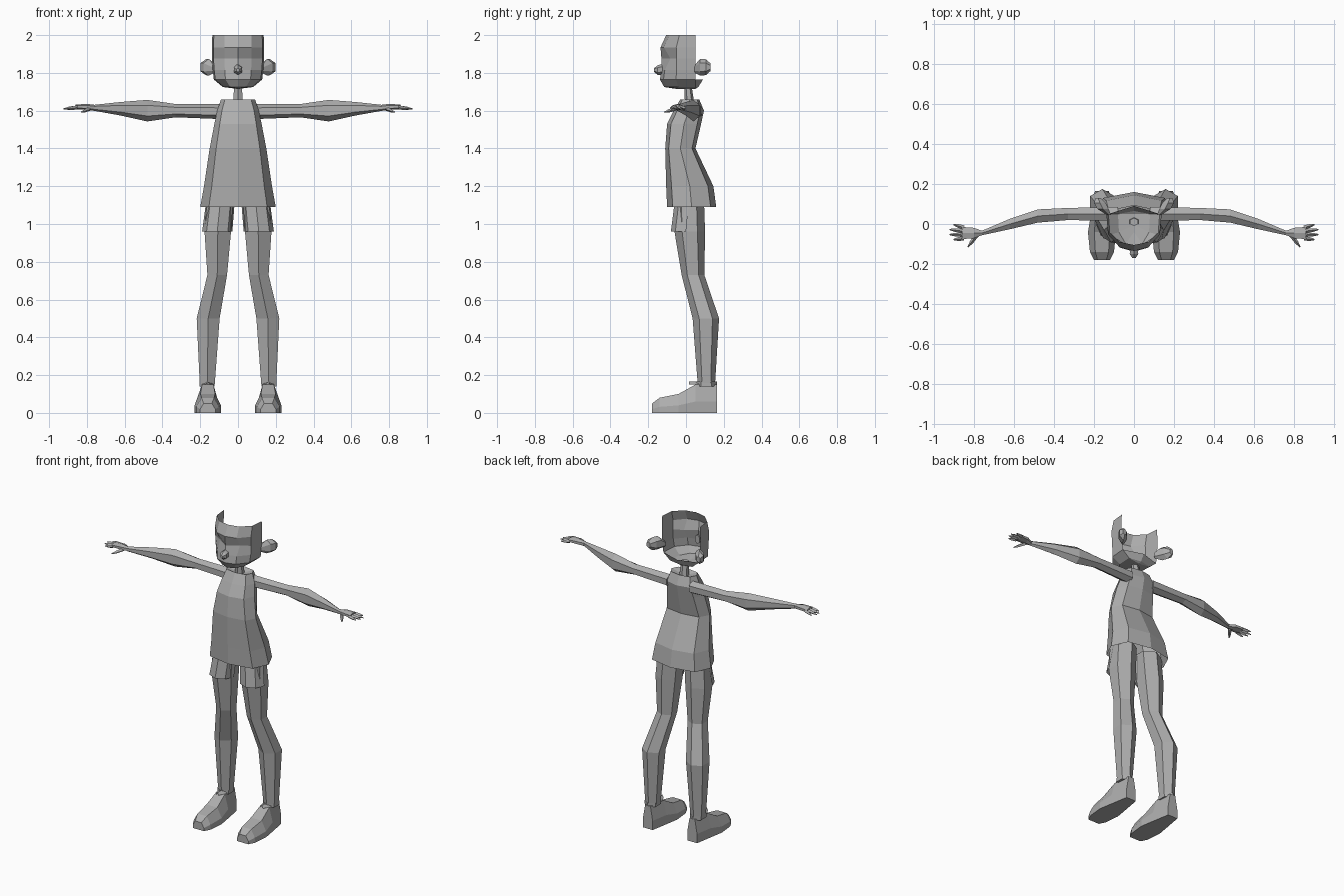
import bpy, bmesh, math
from mathutils import Vector

default_cube = bpy.data.objects.get("Cube")
if default_cube:
    bpy.data.objects.remove(default_cube, do_unlink=True)

# One plain material for the whole figure
grey = bpy.data.materials.new("plain grey")
grey.use_nodes = True
tone = (.42, .42, .42, 1)
grey.diffuse_color = tone
grey.node_tree.nodes["Principled BSDF"].inputs["Base Color"].default_value = tone


def loft(name, rings, closed=True, capped=True, mirrored=False):
    """Skin a list of equal-length point rings into a flat-shaded object."""
    bm = bmesh.new()
    rows = [[bm.verts.new(point) for point in ring] for ring in rings]
    for lower, upper in zip(rows, rows[1:]):
        pairs = list(zip(lower, upper))
        following = pairs[1:] + pairs[:1] if closed else pairs[1:]
        for (a, d), (b, c) in zip(pairs, following):
            bm.faces.new((a, b, c, d))
    if closed and capped:
        bm.faces.new(rows[0])
        bm.faces.new(rows[-1])
    bmesh.ops.remove_doubles(bm, verts=bm.verts, dist=.0005)
    bmesh.ops.recalc_face_normals(bm, faces=bm.faces)
    mesh = bpy.data.meshes.new(name)
    bm.to_mesh(mesh)
    bm.free()
    mesh.materials.append(grey)
    part = bpy.data.objects.new(name, mesh)
    bpy.context.collection.objects.link(part)
    if mirrored:
        part.modifiers.new("mirror", "MIRROR")
    return part


def rounded(value, power):
    """Push a sine or cosine outward, so that a circle becomes boxier."""
    return math.copysign(abs(value) ** power, value)


def tube(name, axis, stations, sides=6, power=1, **options):
    """Loft ellipses along an axis; a station is a centre and two radii."""
    rings = []
    for x, y, z, first, second in stations:
        ring = []
        for i in range(sides):
            angle = math.tau * i / sides + math.pi / 2
            a = first * rounded(math.cos(angle), power)
            b = second * rounded(math.sin(angle), power)
            offset = {"x": (0, a, b), "y": (a, 0, b), "z": (a, b, 0)}[axis]
            ring.append(Vector((x, y, z)) + Vector(offset))
        rings.append(ring)
    return loft(name, rings, **options)


# Tunic with a flared, open hem and sloping shoulders
tunic = [(1.09, .2, .03, .13), (1.2, .18, .02, .125), (1.4, .15, -.03, .08),
         (1.53, .125, -.01, .09), (1.6, .11, .015, .08), (1.66, .09, .02, .05),
         (1.64, .02, .015, .02)]
tube("tunic", "z", [(0, y, z, width, depth) for z, width, y, depth in tunic],
     sides=8, power=.75, capped=False)

# Neck
tube("neck", "z", [(0, .02, 1.63, .03, .025), (0, .01, 1.73, .024, .02)])

# Legs: hexagonal, with knees set back
legs = [(1.13, .094, .015, .08), (.96, .107, .02, .081), (.73, .11, .037, .06),
        (.5, .158, .105, .07), (.14, .163, .108, .045)]
tube("legs", "z", [(x, y, z, r, r) for z, x, y, r in legs], mirrored=True)


def front_band(x, y, z, radius):
    """Half ring of points around the front of a limb."""
    angles = [math.pi * (1 + i / 4) for i in range(5)]
    return [(x + radius * math.cos(a), y + radius * math.sin(a), z) for a in angles]


# Short trouser cuffs on the front of the thighs
loft("shorts_front", [front_band(.094, .015, 1.11, .076), front_band(.11, 0, .96, .08)],
     closed=False, mirrored=True)

# Ankle collars with a tongue that points forward
tube("shoe_collars", "z", [(.163, .108, z, .046, .055) for z in (.14, .165)],
     capped=False, mirrored=True)
loft("shoe_tongues", [[(.16 - w, y, .15), (.16, y, .165), (.16 + w, y, .15)]
                      for y, w in ((.07, .035), (.015, .01))],
     closed=False, mirrored=True)

# Shoes: flat sole, upright rim and narrower top
shoe = [(-.18, .04, .05), (-.14, .06, .08), (-.04, .07, .1), (.05, .055, .15), (.165, .035, .15)]
rings = []
for y, width, height in shoe:
    half = [(width, 0), (width, height * .4), (width * .55, height)]
    outline = half + [(-x, z) for x, z in reversed(half)]
    rings.append([(.16 + x, y, z) for x, z in outline])
loft("shoes", rings, mirrored=True)

# Arms: shoulder, elbow, wrist and palm
tube("arms", "x", [(.08, .05, 1.595, .04, .04), (.33, .05, 1.6, .035, .035),
                   (.48, .04, 1.6, .038, .057), (.62, 0, 1.61, .03, .036),
                   (.76, -.045, 1.615, .013, .016), (.8, -.045, 1.62, .03, .016),
                   (.86, -.045, 1.62, .035, .012)], mirrored=True)


def finger(name, root, tip):
    """Tapered four-sided finger between two points."""
    root, tip = Vector(root), Vector(tip)
    up = Vector((0, 0, 1))
    side = (tip - root).cross(up).normalized()
    rings = []
    for along, radius in ((0, .011), (.6, .009), (1, .003)):
        centre = root.lerp(tip, along)
        rings.append([centre + way * radius for way in (side, up, -side, -up)])
    loft(name, rings, mirrored=True)


# Fingers fan out from the palm, with the second one longest
finger_names = ("little_fingers", "ring_fingers", "middle_fingers", "index_fingers")
for i, name in enumerate(finger_names):
    spread = (i - 1.5) * .018
    reach = .925 - .01 * (i - 1.5) ** 2
    finger(name, (.85, -.045 - spread, 1.617), (reach, -.04 - spread * 1.4, 1.61))
finger("thumbs", (.785, -.055, 1.61), (.83, -.115, 1.592))

# Face: open shell, curved from the nose line back to the ears
BACK = .05
EYE_LEVEL = 1.875
columns = [(0, 0), (.52, .1), (.94, .45), (1, 1)]
rows = [(2, .105, .136), (1.935, .135, .138), (EYE_LEVEL, .13, .138), (1.815, .13, .134),
        (1.765, .138, .128), (1.725, .115, .08), (1.715, .05, 0)]
rings = []
for z, front, width in rows:
    half = [Vector((width * across, (BACK + front) * depth - front, z)) for across, depth in columns]
    if z == EYE_LEVEL:
        half[1].y += .03  # sunken eye sockets
    rings.append([Vector((-p.x, p.y, p.z)) for p in reversed(half)] + half[1:])
loft("face", rings, closed=False)

# Underside of the skull, bulging behind the jaw
loft("head_base", [[(-width, BACK, z), (0, back, z), (width, BACK, z)]
                   for (z, _, width), back in zip(rows[-3:], (.09, .065, BACK))], closed=False)

# Nose
tube("nose", "y", [(0, -.115, 1.82, .02, .03), (0, -.15, 1.815, .025, .025),
                   (0, -.17, 1.815, .01, .01)])

# Ears: leaves angled outward and back
tube("ears", "y", [(.125, .045, 1.82, .012, .02), (.155, .075, 1.83, .032, .044),
                   (.17, .105, 1.83, .034, .042), (.18, .13, 1.83, .015, .02)], mirrored=True)
